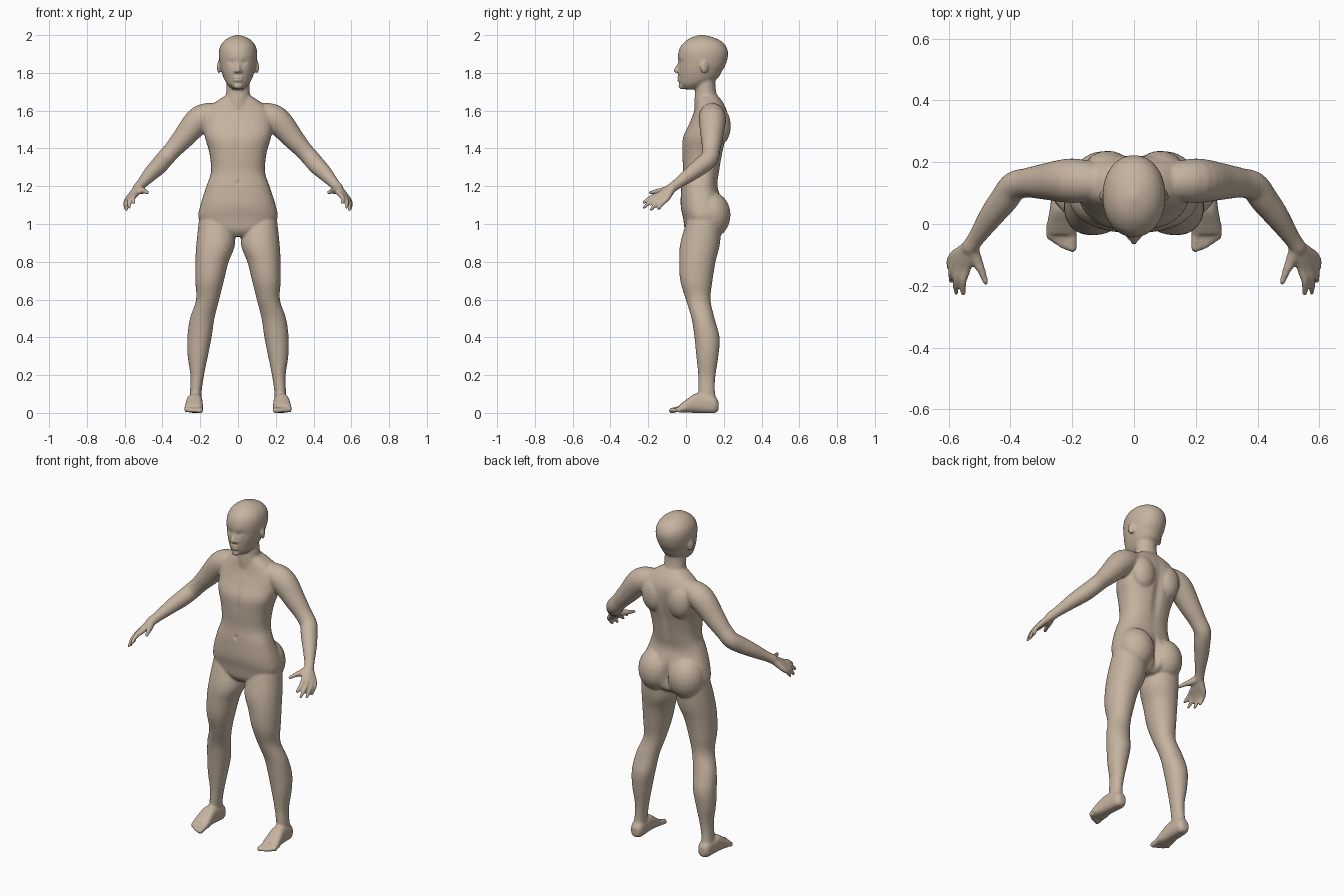
import bpy
import bmesh
import math
from mathutils import Matrix, Vector

default_cube = bpy.data.objects.get("Cube")
if default_cube:
    bpy.data.objects.remove(default_cube, do_unlink=True)

SIDES = (1, -1)
SEGMENTS = 32
STEPS = 5


def make_material(name, colour):
    material = bpy.data.materials.new(name)
    material.use_nodes = True
    material.diffuse_color = (*colour, 1)
    shader = material.node_tree.nodes["Principled BSDF"]
    shader.inputs["Base Color"].default_value = (*colour, 1)
    shader.inputs["Roughness"].default_value = 0.7
    return material


def resample(rows):
    """Catmull-Rom interpolation through rows of values."""
    rows = [Vector(row) for row in rows]
    result = []
    for i in range(len(rows) - 1):
        a, b, c = rows[max(i - 1, 0)], rows[i], rows[i + 1]
        d = rows[min(i + 2, len(rows) - 1)]
        for step in range(STEPS):
            t = step / STEPS
            result.append(b + (c - a) * (t / 2)
                          + (a * 2 - b * 5 + c * 4 - d) * (t * t / 2)
                          + (b * 3 - a - c * 3 + d) * (t ** 3 / 2))
    return result + [rows[-1]]


def tube(bm, rows, axis=None, ref=(0, 1, 0), power=2.0):
    """Closed tube through rows of x, y, z, half width, half depth."""
    rows = resample(rows)
    centres = [Vector(row[:3]) for row in rows]
    rings = []
    for i, (row, centre) in enumerate(zip(rows, centres)):
        ahead, behind = centres[min(i + 1, len(rows) - 1)], centres[max(i - 1, 0)]
        tangent = Vector(axis) if axis else (ahead - behind).normalized()
        side = Vector(ref).cross(tangent).normalized()
        up = tangent.cross(side)
        ring = []
        for k in range(SEGMENTS):
            angle = math.tau * k / SEGMENTS
            c, s = math.cos(angle), math.sin(angle)
            u = math.copysign(abs(c) ** (2 / power), c) * row[3]
            v = math.copysign(abs(s) ** (2 / power), s) * row[4]
            ring.append(bm.verts.new(centre + side * u + up * v))
        rings.append(ring)
    for low, high in zip(rings, rings[1:]):
        for k in range(SEGMENTS):
            n = (k + 1) % SEGMENTS
            bm.faces.new((low[k], low[n], high[n], high[k]))
    bm.faces.new(rings[0][::-1])
    bm.faces.new(rings[-1])


def stack(bm, rows, side=1, power=2.0):
    """Upright form from rows of z, x inside, x outside, y front, y back."""
    tube(bm, [(side * (xa + xb) / 2, (ya + yb) / 2, z, (xb - xa) / 2, (yb - ya) / 2)
              for z, xa, xb, ya, yb in rows], axis=(0, 0, 1), power=power)


def central(bm, rows, power=2.0):
    stack(bm, [(z, -w, w, ya, yb) for z, w, ya, yb in rows], power=power)


def limb(bm, rows, side=1):
    """Round tube from rows of x, y, z, radius, with a rounded tip."""
    tube(bm, [(side * x, y, z, r, r) for x, y, z, r in rows])
    x, y, z, r = rows[-1]
    ball(bm, (side * x, y, z), (r, r, r))


def ball(bm, centre, size, turn=0):
    matrix = (Matrix.Translation(centre) @ Matrix.Rotation(turn, 4, "Z")
              @ Matrix.Diagonal((*size, 1)))
    bmesh.ops.create_icosphere(bm, subdivisions=3, radius=1, matrix=matrix)


def finish(bm, name, material):
    bmesh.ops.recalc_face_normals(bm, faces=bm.faces)
    mesh = bpy.data.meshes.new(name)
    bm.to_mesh(mesh)
    bm.free()
    mesh.materials.append(material)
    mesh.shade_smooth()
    ob = bpy.data.objects.new(name, mesh)
    bpy.context.collection.objects.link(ob)
    return ob


skin = make_material("warm tan", (0.56, 0.45, 0.35))
bm = bmesh.new()

# Torso and neck
central(bm, [(.935, .05, .02, .15), (.97, .16, -.005, .19), (1.03, .208, -.015, .205),
             (1.1, .2, -.028, .2), (1.2, .168, -.025, .168), (1.28, .143, -.017, .177),
             (1.38, .152, -.02, .195), (1.46, .175, -.017, .213), (1.53, .185, .015, .222),
             (1.59, .18, .04, .22), (1.64, .13, .052, .2), (1.68, .07, .06, .17)], 2.4)
central(bm, [(1.6, .085, .045, .2), (1.66, .068, .045, .172), (1.72, .061, .05, .157),
             (1.79, .06, .05, .155)])

# Head
central(bm, [(1.715, .03, -.005, .06), (1.74, .056, -.03, .11), (1.77, .074, -.037, .165),
             (1.81, .088, -.041, .19), (1.85, .097, -.042, .212), (1.9, .102, -.042, .223),
             (1.94, .095, -.03, .214), (1.97, .075, -.003, .187), (1.99, .046, .03, .145),
             (2.003, .008, .075, .095)], 2.1)

# Nose, lips and chin
limb(bm, [(0, -.03, 1.862, .009), (0, -.044, 1.835, .01), (0, -.054, 1.814, .013)])
for z in (1.763, 1.777):
    ball(bm, (0, -.036, z), (.024, .011, .008))
ball(bm, (0, -.02, 1.733), (.026, .02, .019))

for s in SIDES:
    # Nostrils, eyes and ears
    ball(bm, (s * .013, -.042, 1.81), (.01, .011, .009))
    ball(bm, (s * .04, -.019, 1.851), (.018, .016, .011))
    ball(bm, (s * .101, .096, 1.832), (.009, .022, .034), s * .35)

    # Shoulder blades and buttocks
    ball(bm, (s * .085, .18, 1.52), (.075, .057, .1))
    ball(bm, (s * .1, .13, 1.05), (.105, .106, .125))

    # Arm
    limb(bm, [(s_x, y, z, r) for s_x, y, z, r in
              [(.11, .135, 1.585, .06), (.2, .14, 1.557, .072), (.29, .137, 1.457, .058),
               (.345, .133, 1.395, .048), (.388, .122, 1.347, .047), (.42, .08, 1.31, .046),
               (.46, .028, 1.27, .04), (.51, -.045, 1.215, .028), (.53, -.075, 1.193, .027)]], s)

    # Palm, fingers and thumb
    wrist = Vector((.528, -.07, 1.195))
    knuckles = [Vector((.542, -.145, 1.158)), Vector((.562, -.142, 1.147)),
                Vector((.577, -.125, 1.137)), Vector((.584, -.103, 1.133))]
    tips = [Vector((.552, -.225, 1.115)), Vector((.575, -.222, 1.09)),
            Vector((.59, -.185, 1.078)), Vector((.595, -.145, 1.082))]
    for knuckle, tip in zip(knuckles, tips):
        bend = knuckle.lerp(tip, .5) + Vector((.006, 0, .006))
        limb(bm, [(*wrist, .022), (*wrist.lerp(knuckle, .5), .019), (*knuckle, .015),
                  (*bend, .0125), (*tip, .009)], s)
    limb(bm, [(*wrist, .022), (.51, -.115, 1.18, .019), (.492, -.155, 1.175, .013),
              (.48, -.188, 1.168, .01)], s)

    # Leg
    stack(bm, [(1.04, .03, .205, .01, .19), (.9, .015, .22, -.03, .18), (.8, .05, .226, -.036, .156),
               (.7, .075, .226, -.03, .14), (.6, .1, .222, 0, .13), (.5, .125, .255, .03, .152),
               (.4, .14, .268, .045, .178), (.3, .16, .266, .055, .171), (.2, .18, .252, .065, .156),
               (.12, .192, .254, .066, .153), (.05, .195, .26, .07, .165)], s, 2.1)

    # Foot and toes
    tube(bm, [(s * .225, .172, .04, .02, .025), (s * .225, .15, .045, .036, .045),
              (s * .227, .1, .05, .039, .05), (s * .23, .05, .053, .042, .051),
              (s * .233, 0, .037, .048, .034), (s * .234, -.035, .024, .049, .021)],
         axis=(0, -1, 0), ref=(0, 0, 1), power=2.6)
    for i in range(5):
        x, r = .199 + .0185 * i, (.015 if i == 0 else .0115)
        limb(bm, [(x, 0, .025, r), (x, -.04, .022, r), (x, -.077 + .0025 * i * i, .014, r)], s)

# Fuse the parts into one smooth skin
body = finish(bm, "body", skin)
fuse = body.modifiers.new("fuse", "REMESH")
fuse.mode = "VOXEL"
fuse.voxel_size = 0.0065
relax = body.modifiers.new("relax", "SMOOTH")
relax.factor = 0.5
relax.iterations = 6
graph = bpy.context.evaluated_depsgraph_get()
fused = bpy.data.meshes.new_from_object(body.evaluated_get(graph))
body.modifiers.clear()
body.data = fused
fused.name = "body"

# Soft hollows: centre, reach along each axis, and push along y
HOLLOWS = [((.04, -.04, 1.856), (.03, .03, .016), .007),
           ((0, -.04, 1.77), (.02, .03, .003), .004),
           ((0, .22, 1.4), (.025, .06, .16), -.012),
           ((0, .22, 1.04), (.018, .08, .08), -.03),
           ((0, -.03, 1.22), (.012, .03, .012), .006),
           ((0, -.01, 1.45), (.02, .04, .09), .005)]
for vert in fused.vertices:
    point = Vector((abs(vert.co.x), vert.co.y, vert.co.z))
    for centre, reach, push in HOLLOWS:
        distance = sum(((p - c) / r) ** 2 for p, c, r in zip(point, centre, reach))
        if distance < 9:
            vert.co.y += push * math.exp(-distance)
    vert.co.z = max(vert.co.z, 0.002) - 0.002
fused.materials.clear()
fused.materials.append(skin)
fused.shade_smooth()
